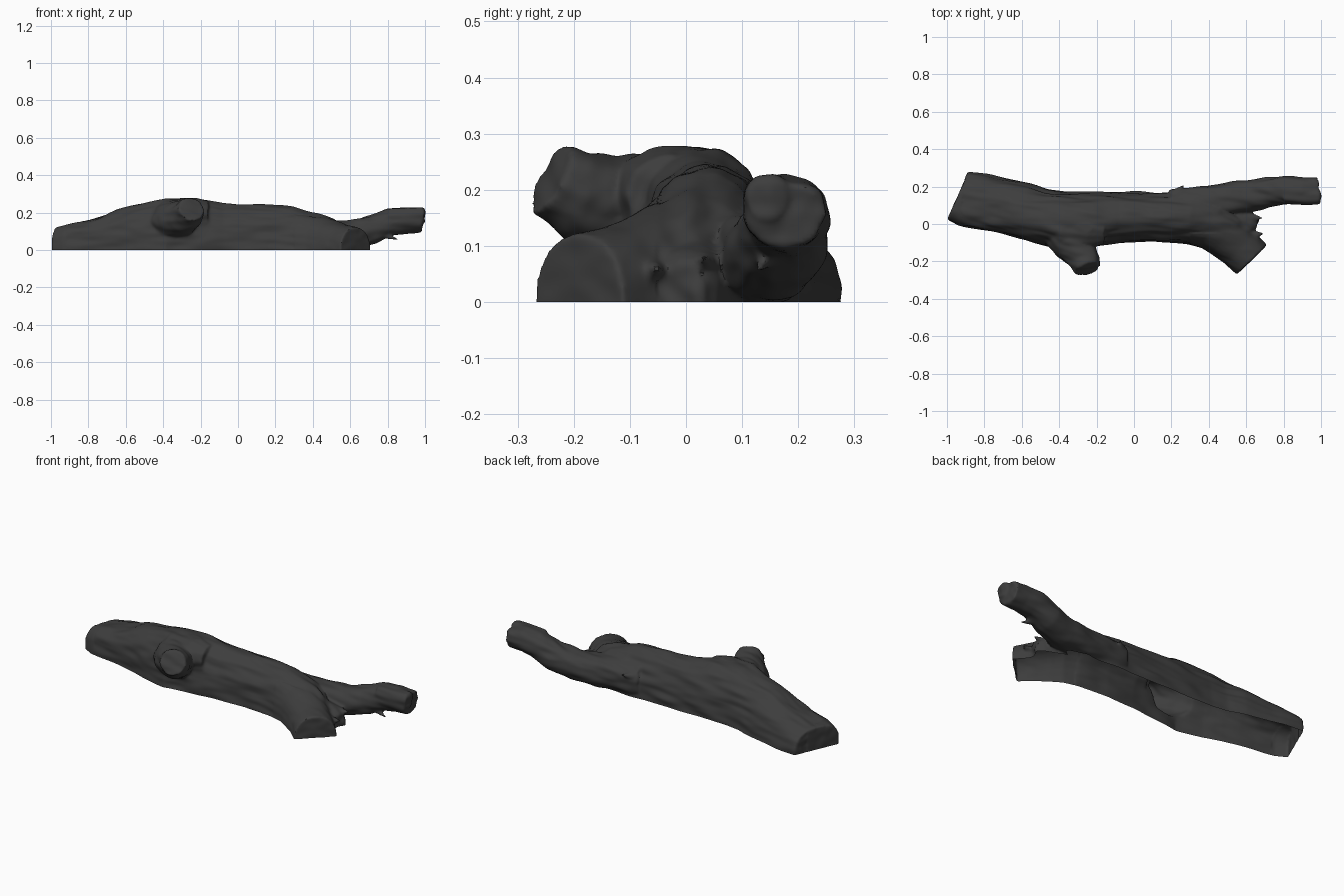
import bpy, bmesh, math
from mathutils import Vector, noise

cube = bpy.data.objects.get("Cube")
if cube:
    bpy.data.objects.remove(cube, do_unlink=True)

bark = bpy.data.materials.new("charcoal bark")
bark.use_nodes = True
COLOUR = (0.047, 0.047, 0.047, 1)
bark.diffuse_color = COLOUR
shader = next(n for n in bark.node_tree.nodes if n.type == "BSDF_PRINCIPLED")
shader.inputs["Base Color"].default_value = COLOUR
shader.inputs["Roughness"].default_value = 0.9

bm = bmesh.new()
SIDES = 32


def limb(stations, fullness=0.92):
    """Loft rings through (x, y, z, half width, half height, front squareness)."""
    points = [Vector(s[:3]) for s in stations]
    rings = []
    for i, (x, y, z, w, h, *front) in enumerate(stations):
        ahead = points[min(i + 1, len(points) - 1)] - points[max(i - 1, 0)]
        ahead.normalize()
        side = ahead.cross(Vector((0, 0, 1))).normalized()
        up = side.cross(ahead)
        ring = []
        for k in range(SIDES):
            a = math.tau * k / SIDES
            c, s = math.cos(a), math.sin(a)
            power = front[0] if front and c > 0 else fullness
            c = math.copysign(abs(c) ** power, c)
            s = math.copysign(abs(s) ** power, s)
            ring.append(bm.verts.new(points[i] + side * w * c + up * h * s))
        rings.append(ring)
    for low, high in zip(rings, rings[1:]):
        for k in range(SIDES):
            n = (k + 1) % SIDES
            bm.faces.new((low[k], low[n], high[n], high[k]))
    bm.faces.new(rings[0][::-1])
    bm.faces.new(rings[-1])


def splinter(base, tip, radius):
    """Torn, tapering sliver of wood."""
    limb([(*base, radius, radius), (*tip, 0.005, 0.005)], 1)


# trunk, cut at a slant and bending forward into the low cut branch
limb([
    (-0.942, 0.152, 0, 0.14, 0.127, 0.6), (-0.9, 0.134, 0, 0.148, 0.138, 0.6),
    (-0.8, 0.117, 0, 0.15, 0.16, 0.62), (-0.7, 0.098, 0, 0.149, 0.192, 0.65),
    (-0.6, 0.075, 0, 0.149, 0.222, 0.65), (-0.5, 0.043, 0, 0.149, 0.247, 0.68),
    (-0.38, 0.02, 0, 0.154, 0.276, 0.7), (-0.2, 0.03, 0, 0.142, 0.272, 0.8),
    (-0.08, 0.035, 0, 0.137, 0.245), (0.1, 0.037, 0, 0.132, 0.246),
    (0.3, 0.03, 0, 0.138, 0.228), (0.42, 0, 0, 0.142, 0.192),
    (0.5, -0.06, 0, 0.132, 0.163), (0.57, -0.13, 0, 0.117, 0.135),
    (0.63, -0.192, 0, 0.114, 0.121),
])
# worn burl on the top, above the stub
limb([
    (-0.48, -0.02, 0.15, 0.06, 0.06), (-0.38, -0.035, 0.18, 0.09, 0.09),
    (-0.25, -0.035, 0.18, 0.09, 0.1), (-0.16, -0.03, 0.18, 0.075, 0.08),
])
# raised rear branch, ending in two lobes
limb([
    (0.2, 0.1, 0.08, 0.08, 0.1), (0.45, 0.13, 0.075, 0.085, 0.085),
    (0.6, 0.148, 0.08, 0.088, 0.075), (0.72, 0.172, 0.11, 0.082, 0.078),
    (0.82, 0.18, 0.15, 0.076, 0.074), (0.9, 0.178, 0.16, 0.072, 0.066),
    (0.985, 0.178, 0.155, 0.07, 0.056),
])
limb([(0.8, 0.145, 0.18, 0.04, 0.04), (0.995, 0.145, 0.188, 0.038, 0.038)])
limb([(0.8, 0.215, 0.16, 0.035, 0.04), (0.98, 0.22, 0.165, 0.034, 0.04)])
# torn web between the two branches
limb([
    (0.38, 0.02, 0.03, 0.09, 0.09), (0.54, 0.01, 0.02, 0.085, 0.09),
    (0.63, 0, 0.02, 0.06, 0.07), (0.655, -0.01, 0.02, 0.045, 0.05),
])
# broken stub, sweeping forward and up out of the trunk
limb([
    (-0.4, 0, 0.14, 0.12, 0.11), (-0.33, -0.1, 0.165, 0.105, 0.1),
    (-0.29, -0.155, 0.175, 0.092, 0.088), (-0.262, -0.2, 0.192, 0.08, 0.076),
    (-0.248, -0.242, 0.217, 0.07, 0.068),
], 1)
# splinters
for base, tip, r in [
    ((0.2, 0.15, 0.12), (0.27, 0.21, 0.13), 0.025),
    ((0.75, 0.15, 0.09), (0.86, 0.13, 0.055), 0.03),
    ((-0.29, -0.2, 0.2), (-0.32, -0.265, 0.228), 0.025),
    ((0.58, -0.07, 0.05), (0.69, -0.05, 0.06), 0.045),
    ((0.56, 0.04, 0.06), (0.69, 0.03, 0.08), 0.045),
]:
    splinter(base, tip, r)

bmesh.ops.recalc_face_normals(bm, faces=bm.faces)
mesh = bpy.data.meshes.new("fallen_log")
bm.to_mesh(mesh)
bm.free()
log = bpy.data.objects.new("fallen_log", mesh)
bpy.context.collection.objects.link(log)
bpy.context.view_layer.objects.active = log
log.select_set(True)

# fuse the limbs into one skin
fuse = log.modifiers.new("fuse", "REMESH")
fuse.mode = "VOXEL"
fuse.voxel_size = 0.007
soften = log.modifiers.new("soften", "SMOOTH")
soften.iterations = 8
for name in ("fuse", "soften"):
    bpy.ops.object.modifier_apply(modifier=name)

# long bark ridges, lumps, flat worn top and the open flat base
bm = bmesh.new()
bm.from_mesh(log.data)
bm.normal_update()
moves = []
for v in bm.verts:
    x, y, z = v.co
    lump = noise.noise(Vector((x * 7, y * 10, z * 10)))
    ridge = noise.noise(Vector((x * 6 + 3, (y + 0.1 * x) * 26, z * 26)))
    calm = 0.35 if x < -0.92 or (x > 0.3 and y < -0.05) else 1
    moves.append(v.normal * (0.007 * lump + 0.008 * ridge) * calm)
for v, move in zip(bm.verts, moves):
    v.co += move
    v.co.z = min(v.co.z, 0.278)
bmesh.ops.bisect_plane(bm, geom=bm.verts[:] + bm.edges[:] + bm.faces[:],
                       plane_co=(0, 0, 0), plane_no=(0, 0, 1),
                       clear_inner=True)
bm.to_mesh(log.data)
bm.free()
log.data.materials.clear()
log.data.materials.append(bark)
for p in log.data.polygons:
    p.material_index = 0
bpy.ops.object.shade_smooth_by_angle(angle=math.radians(40))
